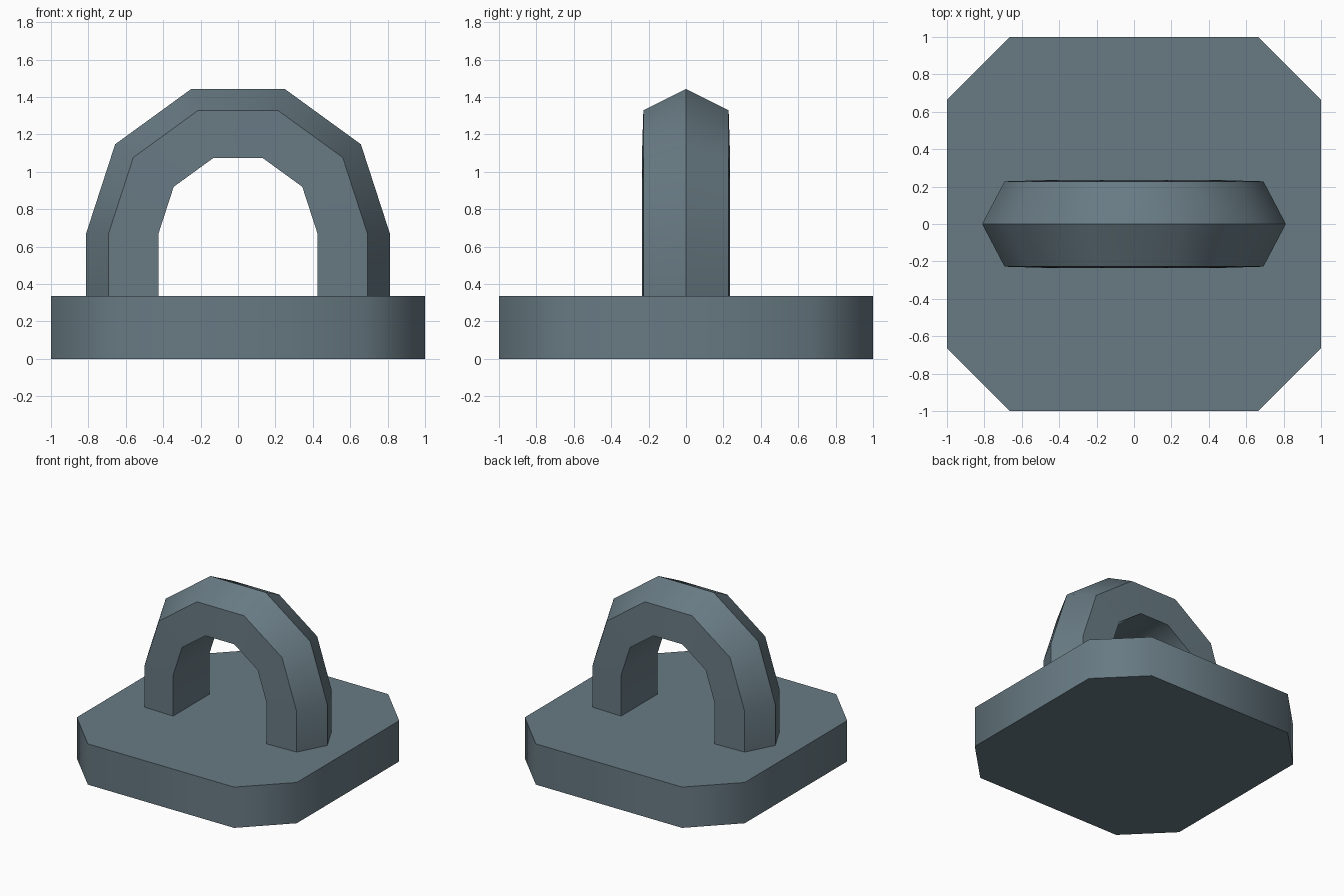
import bpy, bmesh, math

if "Cube" in bpy.data.objects:
    bpy.data.objects.remove(bpy.data.objects["Cube"])

mat = bpy.data.materials.new("slate_grey")
mat.diffuse_color = (0.138, 0.195, 0.227, 1)
mat.use_nodes = True
mat.node_tree.nodes["Principled BSDF"].inputs["Base Color"].default_value = mat.diffuse_color


def finish(name, bm):
    bmesh.ops.recalc_face_normals(bm, faces=bm.faces[:])
    # smooth gentle bends, keep hard edges sharp
    for f in bm.faces:
        f.smooth = True
    for e in bm.edges:
        e.smooth = len(e.link_faces) == 2 and e.calc_face_angle() < math.radians(50)
    me = bpy.data.meshes.new(name)
    bm.to_mesh(me)
    bm.free()
    me.materials.append(mat)
    ob = bpy.data.objects.new(name, me)
    bpy.context.collection.objects.link(ob)


BASE_H = 0.335

# base plate: square with chamfered corners, extruded up
bm = bmesh.new()
c = 0.665
outline = [(1, -c), (1, c), (c, 1), (-c, 1), (-1, c), (-1, -c), (-c, -1), (c, -1)]
face = bm.faces.new([bm.verts.new((x, y, 0)) for x, y in outline])
ext = bmesh.ops.extrude_face_region(bm, geom=[face], use_keep_orig=True)
bmesh.ops.translate(bm, vec=(0, 0, BASE_H),
                    verts=[v for v in ext["geom"] if isinstance(v, bmesh.types.BMVert)])
finish("base_plate", bm)

# handle: five-sided section swept along two legs and a half decagon
section = [(0.812, 0), (0.692, 0.228), (0.425, 0.236), (0.425, -0.236), (0.692, -0.228)]
CENTRE_Z = 0.67
stations = [(0, BASE_H)] + [(math.radians(36 * i), CENTRE_Z) for i in range(6)] + [(math.pi, BASE_H)]
bm = bmesh.new()
rings = [[bm.verts.new((r * math.cos(a), y, z + r * math.sin(a))) for r, y in section]
         for a, z in stations]
n = len(section)
for r0, r1 in zip(rings, rings[1:]):
    for i in range(n):
        j = (i + 1) % n
        bm.faces.new((r0[i], r0[j], r1[j], r1[i]))
finish("arched_handle", bm)
